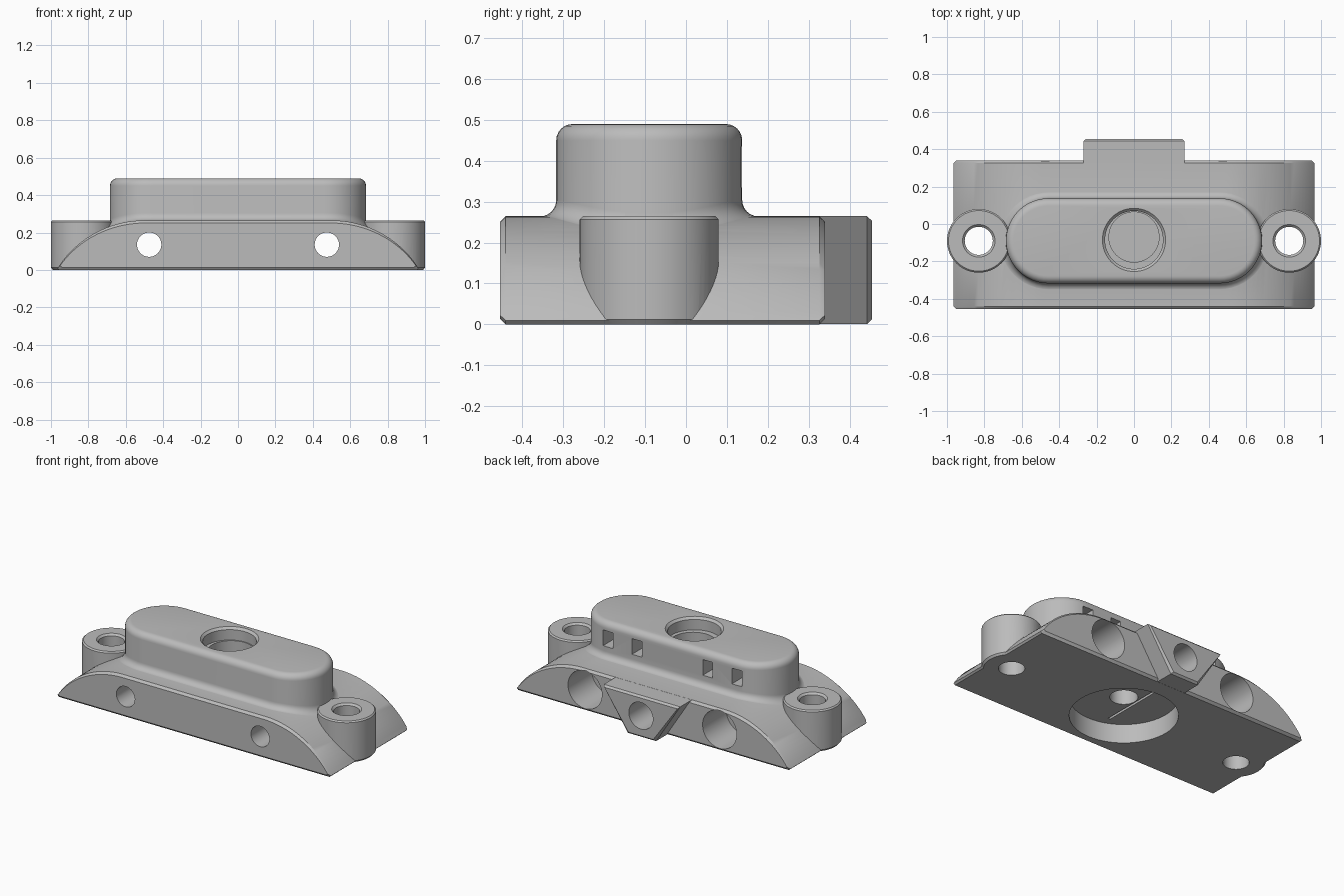
import bpy, bmesh
from math import sin, cos, pi, sqrt, radians, asin
from mathutils import Vector

if "Cube" in bpy.data.objects:
    bpy.data.objects.remove(bpy.data.objects["Cube"], do_unlink=True)

grey = bpy.data.materials.new("plain_grey")
grey.use_nodes = True
COLOR = (0.5, 0.5, 0.5, 1)
grey.diffuse_color = COLOR
grey.node_tree.nodes["Principled BSDF"].inputs["Base Color"].default_value = COLOR

CY = -0.09            # centre line of the raised cover and the bosses
TOP = 0.265           # height of the base
HALF = 0.965          # half length of the base
ARC_X, ARC_Z, ARC_R = 0.5, -0.286, 0.551


def loft(name, rings):
    """Skin matching rings of points and cap both ends."""
    bm = bmesh.new()
    loops = [[bm.verts.new(p) for p in ring] for ring in rings]
    n = len(loops[0])
    for a, b in zip(loops, loops[1:]):
        for i in range(n):
            j = (i + 1) % n
            bm.faces.new((a[i], a[j], b[j], b[i]))
    bm.faces.new(loops[0])
    bm.faces.new(loops[-1])
    bmesh.ops.recalc_face_normals(bm, faces=bm.faces)
    mesh = bpy.data.meshes.new(name)
    bm.to_mesh(mesh)
    bm.free()
    mesh.materials.append(grey)
    obj = bpy.data.objects.new(name, mesh)
    bpy.context.collection.objects.link(obj)
    return obj


def turned(name, x, y, z, profile, axis="z", n=64):
    """Round solid from (radius, distance) pairs along an axis."""
    rings = []
    for r, d in profile:
        ring = []
        for i in range(n):
            u, v = r * cos(2 * pi * i / n), r * sin(2 * pi * i / n)
            ring.append((x + u, y + v, z + d) if axis == "z" else (x + u, y + d, z + v))
        rings.append(ring)
    return loft(name, rings)


def box(name, x0, x1, y0, y1, z0, z1):
    return loft(name, [[(x0, y0, z), (x1, y0, z), (x1, y1, z), (x0, y1, z)] for z in (z0, z1)])


def combine(body, part, operation):
    mod = body.modifiers.new(part.name, "BOOLEAN")
    mod.operation = operation
    mod.solver = "EXACT"
    mod.object = part
    bpy.context.view_layer.objects.active = body
    bpy.ops.object.modifier_apply(modifier=mod.name)
    bpy.data.objects.remove(part, do_unlink=True)


def surface(x):
    """Height of the arched base at x."""
    d = max(abs(x) - ARC_X, 0)
    return ARC_Z + sqrt(ARC_R ** 2 - d ** 2)


# Arched base with chamfered front and back rims
def base_ring(y, inset):
    steps, end = 20, asin((HALF - ARC_X) / ARC_R)
    right = [(ARC_X + ARC_R * sin(end * i / steps), ARC_Z + ARC_R * cos(end * i / steps))
             for i in range(steps + 1)] + [(HALF - 0.01, 0)]
    outline = right + [(-x, z) for x, z in reversed(right)]
    mid = TOP / 2
    return [(x * (1 - inset / HALF), y, mid + (z - mid) * (1 - inset / mid)) for x, z in outline]


body = loft("housing", [base_ring(-0.455, 0.014), base_ring(-0.441, 0),
                        base_ring(0.326, 0), base_ring(0.34, 0.014)])


# Raised stadium cover with a rounded rim and a fillet at its foot
def stadium(offset, height, follow):
    ring, r, n = [], 0.2275 + offset, 24
    for side in (1, -1):
        for i in range(n + 1):
            a = -pi / 2 + pi * i / n
            x, y = side * (0.457 + r * cos(a)), CY + side * r * sin(a)
            ring.append((x, y, height + (surface(x) - 0.001 if follow else 0)))
    return ring


F = 0.04
quarter = [radians(a) for a in range(0, 91, 15)]
rings = [stadium(F, 0.14, False)]
rings += [stadium(F * (1 - sin(a)), F * (1 - cos(a)), True) for a in quarter]
rings += [stadium(-F * (1 - cos(a)), 0.49 - F + F * sin(a), False) for a in quarter]
combine(body, loft("raised_cover", rings), "UNION")

# Screw bosses at both ends
for s in (1, -1):
    combine(body, turned("screw_boss", s * 0.83, CY, 0,
                         [(0.16, 0.0), (0.17, 0.012), (0.17, TOP - 0.008), (0.162, TOP)]), "UNION")


# Tapered back tab
def tab_ring(y, c):
    return [(-0.1 + c, y, c), (0.1 - c, y, c), (0.27 - c, y, TOP - c), (-0.27 + c, y, TOP - c)]


combine(body, loft("back_tab", [tab_ring(0.2, 0.0005), tab_ring(0.443, 0.0005),
                                tab_ring(0.455, 0.012)]), "UNION")

# Cutters: boss holes, cross holes with counterbores, slots in the cover
cutters = []
for s in (1, -1):
    cutters.append(turned("boss_hole", s * 0.83, CY, 0,
                          [(0.075, -0.1), (0.075, TOP - 0.012), (0.1, TOP + 0.013)]))
    cutters.append(turned("cross_hole", s * 0.475, 0, 0.135, [(0.065, -0.6), (0.065, 0.6)], "y"))
    cutters.append(turned("counterbore", s * 0.475, 0, 0.135, [(0.12, 0.1), (0.12, 0.6)], "y"))
    for x in (0.25, 0.455):
        cutters.append(box("cover_slot", s * x - 0.035, s * x + 0.035, 0.03, 0.25, 0.335, 0.435))

# Cutters: stepped top opening, bottom pocket and tab hole
cutters += [
    turned("top_opening", 0, CY + 0.005, 0, [(0.155, 0.41), (0.155, 0.476), (0.185, 0.506)]),
    turned("top_recess", 0, CY + 0.02, 0, [(0.134, 0.3), (0.134, 0.45)]),
    turned("bottom_pocket", 0, CY, 0, [(0.31, -0.1), (0.31, 0.12)]),
    turned("pocket_hole", 0, CY, 0, [(0.08, 0.05), (0.08, 0.22)]),
    box("pocket_groove", -0.1, -0.085, -0.33, 0.16, 0.08, 0.135),
    turned("tab_hole", 0, 0, 0.14, [(0.085, 0.25), (0.085, 0.6)], "y"),
]
for cutter in cutters:
    combine(body, cutter, "DIFFERENCE")

# Smooth shading with crisp edges
bpy.ops.object.select_all(action="DESELECT")
body.select_set(True)
bpy.context.view_layer.objects.active = body
bpy.ops.object.shade_smooth_by_angle(angle=radians(30))
